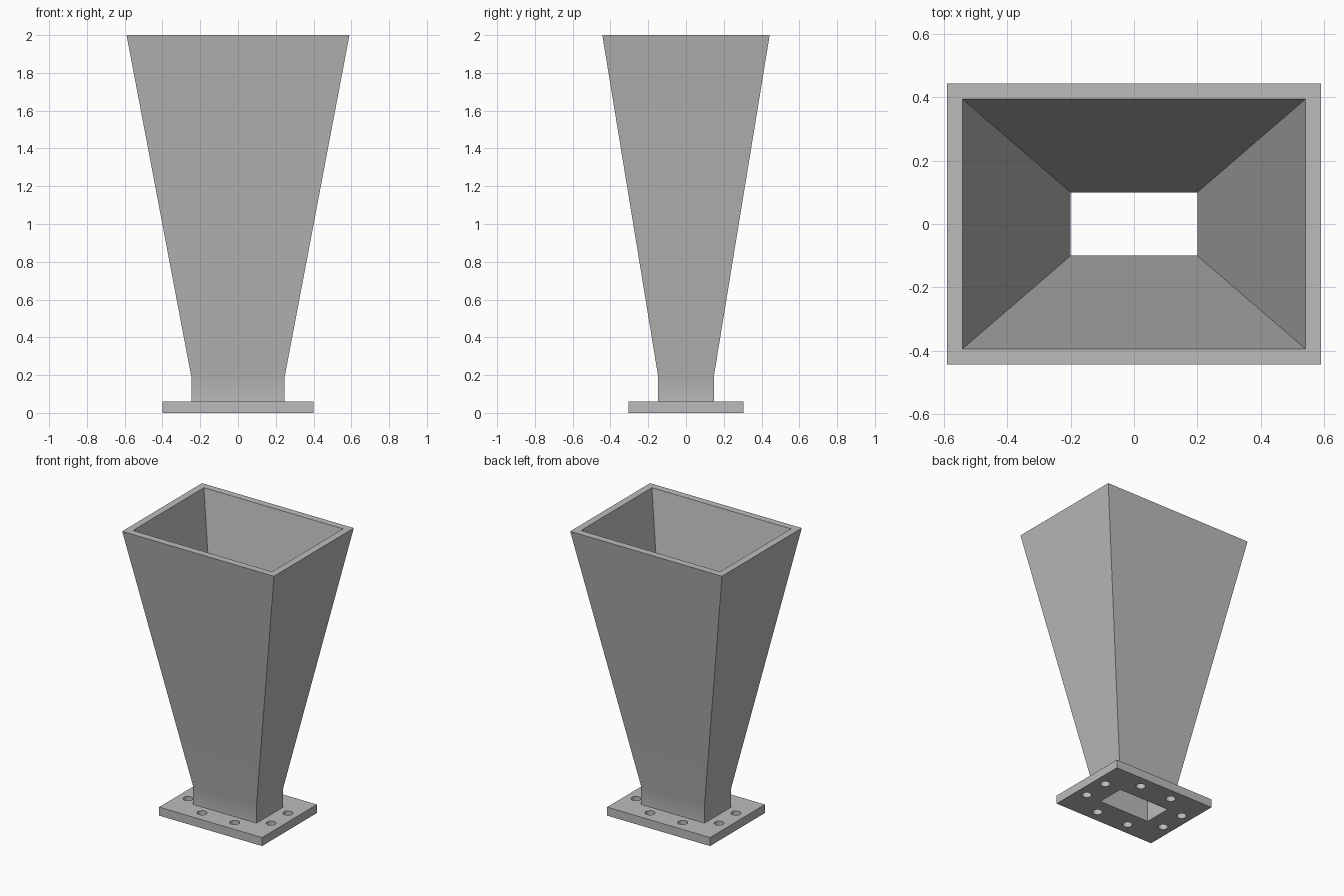
import bpy, bmesh
from math import radians
from mathutils import Matrix

cube = bpy.data.objects.get("Cube")
if cube:
    bpy.data.objects.remove(cube, do_unlink=True)

GREY = (0.5, 0.5, 0.5, 1)
metal = bpy.data.materials.new("grey metal")
metal.use_nodes = True
metal.diffuse_color = GREY
metal.node_tree.nodes["Principled BSDF"].inputs["Base Color"].default_value = GREY

BASE, NECK, TOP = 0.06, 0.19, 2.0


def add_object(name, bm):
    bmesh.ops.recalc_face_normals(bm, faces=bm.faces)
    mesh = bpy.data.meshes.new(name)
    bm.to_mesh(mesh)
    bm.free()
    mesh.materials.append(metal)
    obj = bpy.data.objects.new(name, mesh)
    bpy.context.collection.objects.link(obj)
    return obj


def activate(obj):
    bpy.ops.object.select_all(action="DESELECT")
    obj.select_set(True)
    bpy.context.view_layer.objects.active = obj


def add_box(bm, hx, hy, z0, z1):
    size = Matrix.Diagonal((2 * hx, 2 * hy, z1 - z0, 1))
    bmesh.ops.create_cube(bm, size=1, matrix=Matrix.Translation((0, 0, (z0 + z1) / 2)) @ size)


# Flared horn and neck: rectangular rings, up the outside and down the inside
rings = [(0.247, 0.147, BASE), (0.247, 0.147, NECK), (0.59, 0.443, TOP),
         (0.541, 0.394, TOP), (0.2, 0.1, NECK), (0.2, 0.1, BASE)]
bm = bmesh.new()
loops = [[bm.verts.new((sx * hx, sy * hy, z))
          for sx, sy in ((-1, -1), (1, -1), (1, 1), (-1, 1))] for hx, hy, z in rings]
for i, low in enumerate(loops):
    high = loops[(i + 1) % len(loops)]
    for j in range(4):
        k = (j + 1) % 4
        bm.faces.new((low[j], low[k], high[k], high[j]))
horn = add_object("horn", bm)

# Mounting flange with a rectangular opening and eight bolt holes
bm = bmesh.new()
add_box(bm, 0.4, 0.304, 0, BASE)
flange = add_object("flange", bm)

bm = bmesh.new()
add_box(bm, 0.2, 0.1, -0.1, 0.2)
for x, y in ((0.323, 0.093), (0.127, 0.218)):
    for sx in (-1, 1):
        for sy in (-1, 1):
            bmesh.ops.create_cone(bm, cap_ends=True, segments=32, radius1=0.032, radius2=0.032,
                                  depth=0.3, matrix=Matrix.Translation((sx * x, sy * y, 0.05)))
cutter = add_object("flange_cutter", bm)
cutter.hide_render = True

activate(flange)
cut = flange.modifiers.new("openings", "BOOLEAN")
cut.operation = "DIFFERENCE"
cut.solver = "EXACT"
cut.object = cutter
bpy.ops.object.modifier_apply(modifier=cut.name)
bpy.data.objects.remove(cutter, do_unlink=True)

# Smooth shading with sharp corners
for obj in (horn, flange):
    activate(obj)
    bpy.ops.object.shade_smooth_by_angle(angle=radians(30))
    obj.modifiers.new("weighted normals", "WEIGHTED_NORMAL").keep_sharp = True
